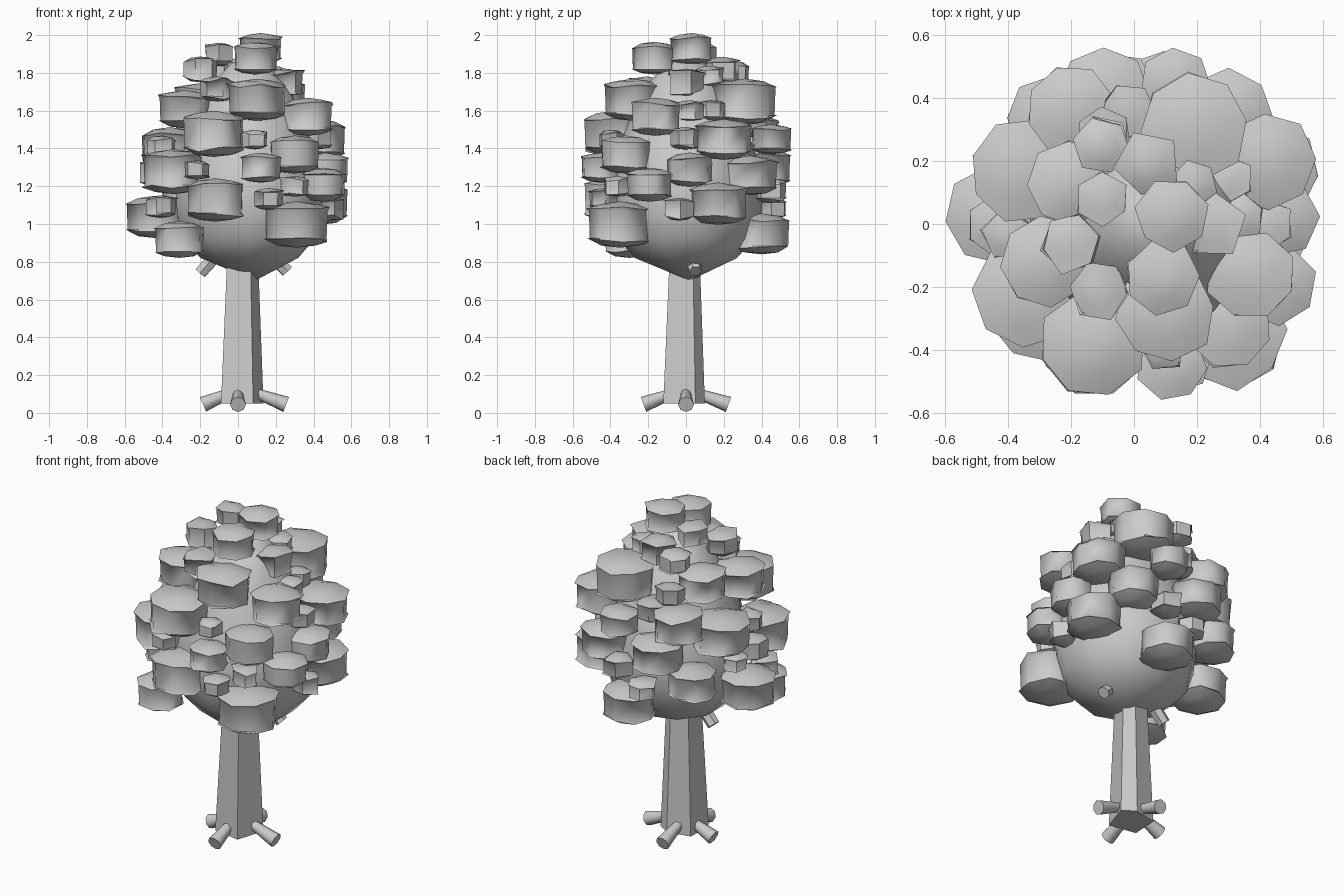
import bpy, bmesh, math, random
from mathutils import Vector

if "Cube" in bpy.data.objects:
    bpy.data.objects.remove(bpy.data.objects["Cube"])

random.seed(4)


def rings_object(name, rings, smooth=True):
    """Skin a stack of equal-length rings; single-point rings become poles."""
    bm = bmesh.new()
    rows = [[bm.verts.new(p) for p in ring] for ring in rings]
    n = max(len(r) for r in rows)
    for a, b in zip(rows, rows[1:]):
        for i in range(n):
            j = (i + 1) % n
            if len(a) == 1:
                bm.faces.new((a[0], b[j], b[i]))
            elif len(b) == 1:
                bm.faces.new((a[i], a[j], b[0]))
            else:
                bm.faces.new((a[i], a[j], b[j], b[i]))
    for end in (rows[0], rows[-1]):
        if len(end) > 2:
            bm.faces.new(end)
    bmesh.ops.recalc_face_normals(bm, faces=bm.faces)
    me = bpy.data.meshes.new(name)
    bm.to_mesh(me)
    bm.free()
    ob = bpy.data.objects.new(name, me)
    bpy.context.collection.objects.link(ob)
    if smooth:
        bpy.ops.object.select_all(action='DESELECT')
        ob.select_set(True)
        bpy.context.view_layer.objects.active = ob
        bpy.ops.object.shade_smooth_by_angle(angle=math.radians(52))
    return ob


def circle(cx, cy, z, r, n, turn=0.0, dz=0.0, dr=0.0):
    """Ring of n points with optional random height and radius wobble."""
    out = []
    for i in range(n):
        a = turn + math.tau * i / n
        q = r * (1 + random.uniform(-dr, dr))
        out.append((cx + q * math.cos(a), cy + q * math.sin(a),
                    z + random.uniform(-dz, dz)))
    return out


def stub(name, start, end, r0, r1, n):
    """Straight tapered cylinder between two points."""
    s, e = Vector(start), Vector(end)
    q = (e - s).to_track_quat('Z', 'Y')
    return rings_object(name, [
        [c + q @ Vector(p) for p in circle(0, 0, 0, r, n)]
        for c, r in ((s, r0), (e, r1))])


def clump(name, x, y, z, w, n):
    """Leaf clump: faceted drum with overhanging, slightly ragged domed caps."""
    r, h, t = w * 0.485, w * 0.8, random.uniform(0, 1)
    rag = 0.05 if n > 6 else 0.10
    rings_object(name, [
        [(x, y, z - h * 0.46)],
        circle(x, y, z - h * 0.42, r * 0.6, n, t),
        circle(x, y, z - h * 0.31, r * 1.02, n, t, h * rag, rag),
        circle(x, y, z - h * 0.28, r * 0.97, n, t),
        circle(x, y, z + h * 0.25, r, n, t),
        circle(x, y, z + h * 0.29, r * 1.05, n, t, h * rag, rag),
        circle(x, y, z + h * 0.39, r * 0.6, n, t),
        [(x, y, z + h * 0.44)]])


# Tapered five-sided trunk
base = [(-0.09, -0.09), (0.08, -0.12), (0.135, 0.05), (0.06, 0.10), (-0.08, 0.07)]
rings_object("trunk", [[(0.03 + (x - 0.03) * s, y * s, z) for x, y in base]
                       for z, s in ((0.05, 1), (0.95, 0.68))], smooth=False)

# Four roots flaring outward to the ground
for side, a, b in (("right", (0.08, 0, 0.11), (0.255, 0, 0.045)),
                   ("left", (-0.03, 0, 0.11), (-0.185, 0, 0.045)),
                   ("front", (0.0, -0.05, 0.11), (0.0, -0.225, 0.045)),
                   ("back", (0.0, 0.04, 0.11), (0.0, 0.225, 0.045))):
    stub("root_" + side, a, b, 0.025, 0.042, 8)

# Branch stubs poking out below the crown
stub("branch_right", (0.1, 0.03, 0.92), (0.26, 0.05, 0.75), 0.04, 0.036, 6)
stub("branch_left", (-0.04, 0.01, 0.92), (-0.20, 0.02, 0.74), 0.04, 0.036, 6)

# Crown core: shallow cone underneath, tapering dome above
profile = [(0.82, 0.27), (0.92, 0.36), (1.05, 0.40), (1.2, 0.41),
           (1.4, 0.36), (1.6, 0.28), (1.75, 0.20), (1.85, 0.10)]
rings_object("crown_core", [[(0.09, 0.02, 0.70)]]
             + [circle(0.06, 0, z, r, 10, 0.3) for z, r in profile]
             + [[(0.04, 0, 1.88)]])

# Main leaf clumps: x, y, z, width
clumps = [
    (0.31, -0.35, 1.00, 0.34), (-0.12, -0.39, 1.13, 0.32), (-0.31, -0.30, 0.92, 0.27),
    (-0.44, 0.03, 1.04, 0.31), (0.43, 0.17, 1.11, 0.31), (-0.34, -0.22, 1.28, 0.33),
    (0.12, -0.45, 1.30, 0.22), (0.30, -0.32, 1.37, 0.28), (0.45, -0.19, 1.21, 0.25),
    (-0.13, -0.38, 1.48, 0.34), (0.37, -0.16, 1.57, 0.28), (0.10, -0.28, 1.66, 0.31),
    (-0.28, -0.12, 1.61, 0.28), (-0.36, 0.17, 1.40, 0.32), (-0.20, 0.13, 1.65, 0.27),
    (0.09, -0.17, 1.88, 0.24), (0.12, 0.03, 1.93, 0.23), (-0.10, 0.08, 1.90, 0.17),
    (-0.20, -0.06, 1.82, 0.19), (0.42, 0.20, 1.45, 0.30), (0.19, 0.31, 1.65, 0.34),
    (0.10, 0.40, 0.95, 0.30), (-0.27, 0.33, 1.14, 0.27), (-0.10, 0.41, 1.30, 0.29),
    (-0.20, 0.36, 1.48, 0.28), (0.29, 0.34, 1.26, 0.29), (0.13, 0.45, 1.45, 0.22),
    (0.46, 0.02, 1.29, 0.25), (-0.10, 0.25, 1.80, 0.18)]
for i, c in enumerate(clumps):
    clump(f"leaf_clump_{i + 1}", *c, 8 if c[3] > 0.25 else 7 if c[3] > 0.2 else 6)

# Smaller ragged clumps placed wherever the main ones leave a gap
placed = [(Vector(c[:3]), c[3]) for c in clumps]
count = 0
for trial in range(1500):
    z, a = random.uniform(1.06, 1.84), random.uniform(0, math.tau)
    w = random.uniform(0.14, 0.21)
    r = 0.46 if z < 1.35 else 0.46 - (z - 1.35) * 0.58
    p = Vector((0.02 + r * math.cos(a), r * math.sin(a), z))
    if count < 40 and all((p - q).length > 0.40 * (w + v) for q, v in placed):
        placed.append((p, w))
        count += 1
        clump(f"small_leaf_clump_{count}", *p, w, random.choice((5, 6)))
